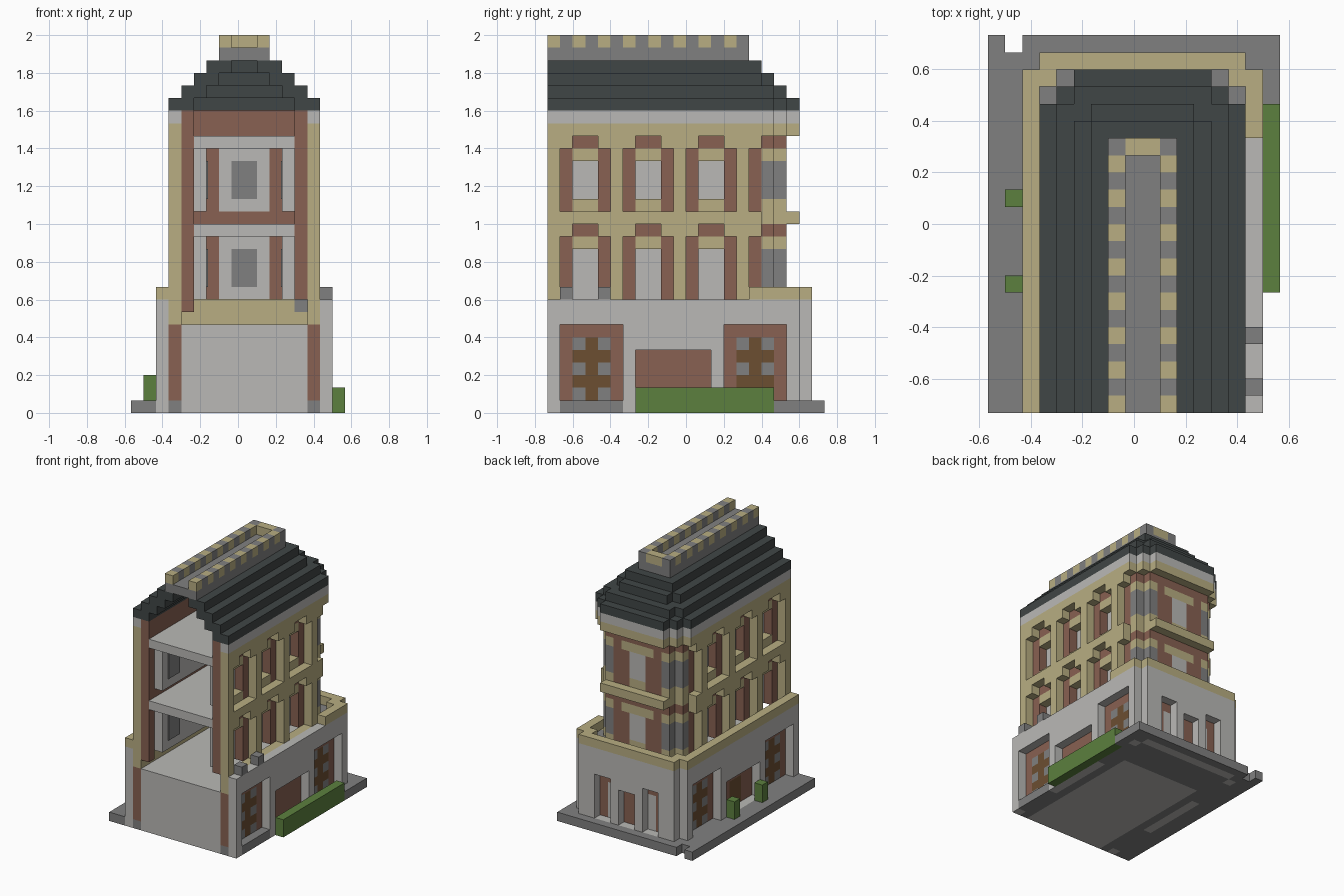
import bpy
import bmesh
from mathutils import Vector

cube = bpy.data.objects.get("Cube")
if cube:
    bpy.data.objects.remove(cube)

UNIT = 1 / 15                      # edge of one building block
ORIGIN = Vector((8.5, 11, 0))
MID = 18                           # mirrored block edge: x -> MID - x


def linear(c):
    c /= 255
    return c / 12.92 if c <= 0.04045 else ((c + 0.055) / 1.055) ** 2.4


def make_material(name, rgb):
    mat = bpy.data.materials.new(name)
    mat.use_nodes = True
    colour = (*[linear(c) for c in rgb], 1)
    mat.diffuse_color = colour
    bsdf = mat.node_tree.nodes["Principled BSDF"]
    bsdf.inputs["Base Color"].default_value = colour
    bsdf.inputs["Roughness"].default_value = 0.9
    return mat


MATERIALS = {name: make_material(name, rgb) for name, rgb in {
    "sandstone": (184, 174, 130),
    "brick": (136, 97, 82),
    "slate": (64, 70, 70),
    "pale_stone": (186, 185, 182),
    "grey_stone": (128, 128, 128),
    "hedge_green": (92, 128, 62),
    "door_wood": (108, 78, 49),
}.items()}

blocks = {}                        # cell -> (part, colour)


def box(part, colour, xs, ys, zs, mirror=False):
    """Fill a range of blocks, or carve it out when colour is None."""
    spans = [xs, (MID - xs[1], MID - xs[0])] if mirror else [xs]
    for span in spans:
        for x in range(*span):
            for y in range(*ys):
                for z in range(*zs):
                    if colour:
                        blocks[x, y, z] = (part, colour)
                    else:
                        blocks.pop((x, y, z), None)


def both(part, colour, xs, ys, zs):
    box(part, colour, xs, ys, zs, mirror=True)


# Pavement with a missing corner block
box("pavement", "grey_stone", (0, 16), (0, 22), (0, 1))
box("pavement", "grey_stone", (16, 17), (18, 22), (0, 1))
box("pavement", None, (1, 2), (21, 22), (0, 1))

# Ground floor core, inner brick layer and outer stone layer
core = "ground_floor_core"
box(core, "pale_stone", (4, 14), (0, 16), (0, 1))
box(core, "pale_stone", (4, 14), (0, 18), (1, 7))
inner = "ground_inner_wall"
both(inner, "brick", (3, 4), (0, 20), (1, 7))
both(inner, "sandstone", (3, 4), (0, 18), (7, 9))
box(inner, "brick", (4, 14), (19, 20), (1, 7))
box(inner, "sandstone", (4, 14), (18, 19), (7, 9))
wall = "ground_outer_wall"
both(wall, "pale_stone", (2, 3), (0, 20), (0, 9))
box(wall, "pale_stone", (3, 15), (20, 21), (0, 9))

# Side doorways with panelled doors
for y in (1, 14):
    both(wall, None, (2, 3), (y, y + 5), (1, 7))
    both("door_steps", "grey_stone", (2, 3), (y, y + 5), (0, 1))
    both("doors", "door_wood", (3, 4), (y + 1, y + 4), (1, 6))
    for pane_y in (y + 1, y + 3):
        for z in (1, 3, 5):
            both("door_panes", "grey_stone", (3, 4), (pane_y, pane_y + 1), (z, z + 1))

# Wide bays between the doors, with an entrance on one side
both(wall, None, (2, 3), (7, 13), (1, 5))
box("doors", "door_wood", (3, 4), (9, 11), (1, 4))

# Back openings
both(wall, None, (5, 7), (20, 21), (1, 6))
both("back_panes", "pale_stone", (6, 7), (19, 20), (1, 5))
box(wall, None, (8, 10), (20, 21), (1, 5))

# Balcony floor and rim
box("balcony_floor", "grey_stone", (3, 15), (19, 20), (8, 9))
both("balcony_floor", "grey_stone", (3, 4), (17, 20), (8, 9))
both("balcony_floor", "grey_stone", (4, 5), (18, 20), (8, 9))
rim = "balcony_rim"
box(rim, "sandstone", (2, 3), (0, 20), (9, 10))
box(rim, "sandstone", (15, 16), (16, 20), (9, 10))
box(rim, "sandstone", (3, 15), (20, 21), (9, 10))
both(rim, "sandstone", (3, 4), (19, 20), (9, 10))
for y in (1, 4):
    box("sill_blocks", "grey_stone", (15, 16), (y, y + 1), (9, 10))

# Upper side walls: outer facing, brick layer and pale lining
facing, brick, lining = "upper_facing", "upper_brick_wall", "room_lining"
both(facing, "sandstone", (3, 4), (0, 17), (9, 23))
both(facing, "pale_stone", (3, 4), (0, 17), (23, 24))
both(brick, "brick", (4, 5), (0, 17), (9, 24))
box(brick, "brick", (4, 5), (0, 1), (8, 9))
box(brick, "brick", (5, 13), (18, 19), (9, 24))
box(brick, "brick", (5, 13), (17, 18), (15, 24))

# Floors of the open rooms
for z in (14, 21):
    box("room_floors", "pale_stone", (5, 13), (0, 18), (z, z + 1))

# Windows, columns and lining on both upper storeys
for bottom, top in ((9, 14), (16, 21)):
    both(lining, "pale_stone", (5, 6), (1, 18), (bottom, top))
    box(lining, "pale_stone", (5, 13), (17, 18), (bottom, top))
    both(lining, "brick", (6, 7), (17, 18), (bottom, top))
    box(lining, "grey_stone", (8, 10), (17, 18), (bottom + 1, top - 1))
    for y in (1, 6, 11):
        both(facing, None, (3, 4), (y, y + 4), (bottom, top))
        both(facing, None, (3, 4), (y + 1, y + 3), (top, top + 1))
        both(brick, None, (4, 5), (y + 1, y + 3), (bottom, top - 1))
        both("window_heads", "sandstone", (4, 5), (y + 1, y + 3), (top - 1, top))
        if bottom > 9:
            both("window_sills", "sandstone", (4, 5), (y + 1, y + 3), (bottom, bottom + 1))
    both(facing, None, (3, 4), (16, 17), (bottom, top))
    # Back window
    box("back_window", "pale_stone", (8, 10), (18, 19), (bottom, top - 1))
    box("window_heads", "sandstone", (7, 11), (18, 19), (top - 1, top))
    box("window_sills", "sandstone", (8, 10), (18, 19), (bottom, bottom + 1))
    # Stepped corner columns
    for x, y in ((4, 17), (5, 18)):
        xs, ys = (x, x + 1), (y, y + 1)
        both("corner_columns", "sandstone", xs, ys, (bottom, top))
        both("corner_columns", "grey_stone", xs, ys, (bottom + 1, top - 1))
        both("corner_columns", "brick", xs, ys, (top, top + 1))
        both("corner_columns", "sandstone", xs, ys, (top + 1, top + 2))

# Ledge and cornice that step round the back
box("back_ledge", "sandstone", (5, 13), (19, 20), (15, 16))
for z, colour in ((22, "sandstone"), (23, "pale_stone")):
    both("cornice", colour, (3, 4), (17, 18), (z, z + 1))
    both("cornice", colour, (4, 5), (17, 19), (z, z + 1))
    box("cornice", colour, (5, 13), (19, 20), (z, z + 1))

# Hollow stepped roof
for i, steps in enumerate((3, 2, 2, 1)):
    layer = (24 + i, 25 + i)
    depth = (18, 18, 17, 17)[i]
    for s in range(steps):
        box("roof", "slate", (3 + i + s, 15 - i - s), (0, depth + s), layer)
    box("roof", None, (5 + i, 13 - i), (0, 16 - i), layer)

# Roof parapet with alternating blocks
box("parapet_base", "grey_stone", (7, 11), (0, 16), (28, 29))
for y in range(16):
    colour = "grey_stone" if y % 2 else "sandstone"
    both("parapet", colour, (7, 8), (y, y + 1), (29, 30))
box("parapet", "sandstone", (8, 10), (15, 16), (29, 30))

# Hedges
box("hedge", "hedge_green", (16, 17), (7, 18), (0, 2))
for y in (7, 12):
    box("small_hedges", "hedge_green", (1, 2), (y, y + 1), (1, 3))


def make_object(name, bm, colours):
    mesh = bpy.data.meshes.new(name)
    bm.to_mesh(mesh)
    bm.free()
    for colour in colours:
        mesh.materials.append(MATERIALS[colour])
    obj = bpy.data.objects.new(name, mesh)
    bpy.context.collection.objects.link(obj)


def build_part(part):
    """Skin the exposed sides of all blocks of one part."""
    cells = {c: v[1] for c, v in blocks.items() if v[0] == part}
    colours = sorted(set(cells.values()))
    bm = bmesh.new()
    for cell, colour in cells.items():
        centre = Vector(cell) + Vector((0.5, 0.5, 0.5))
        for axis in range(3):
            for sign in (-1, 1):
                n = Vector((0, 0, 0))
                n[axis] = sign
                if tuple(int(a + b) for a, b in zip(cell, n)) in blocks:
                    continue
                u = Vector((0, 0, 0))
                u[(axis + 1) % 3] = 0.5
                v = n.cross(u)
                mid = centre + n / 2
                ring = [mid - u - v, mid + u - v, mid + u + v, mid - u + v]
                face = bm.faces.new([bm.verts.new((p - ORIGIN) * UNIT) for p in ring])
                face.material_index = colours.index(colour)
    bmesh.ops.remove_doubles(bm, verts=bm.verts, dist=UNIT / 100)
    make_object(part, bm, colours)


for part in sorted({v[0] for v in blocks.values()}):
    build_part(part)

# Thin grey panes on the room side of the lining
bm = bmesh.new()
for x in (6.05, MID - 6.05):
    for y in (3, 8, 13):
        for z in (11.5, 18.5):
            made = bmesh.ops.create_cube(bm, size=1)["verts"]
            bmesh.ops.scale(bm, vec=Vector((0.1, 2, 3)) * UNIT, verts=made)
            bmesh.ops.translate(bm, vec=(Vector((x, y, z)) - ORIGIN) * UNIT, verts=made)
make_object("room_window_panes", bm, ["grey_stone"])
